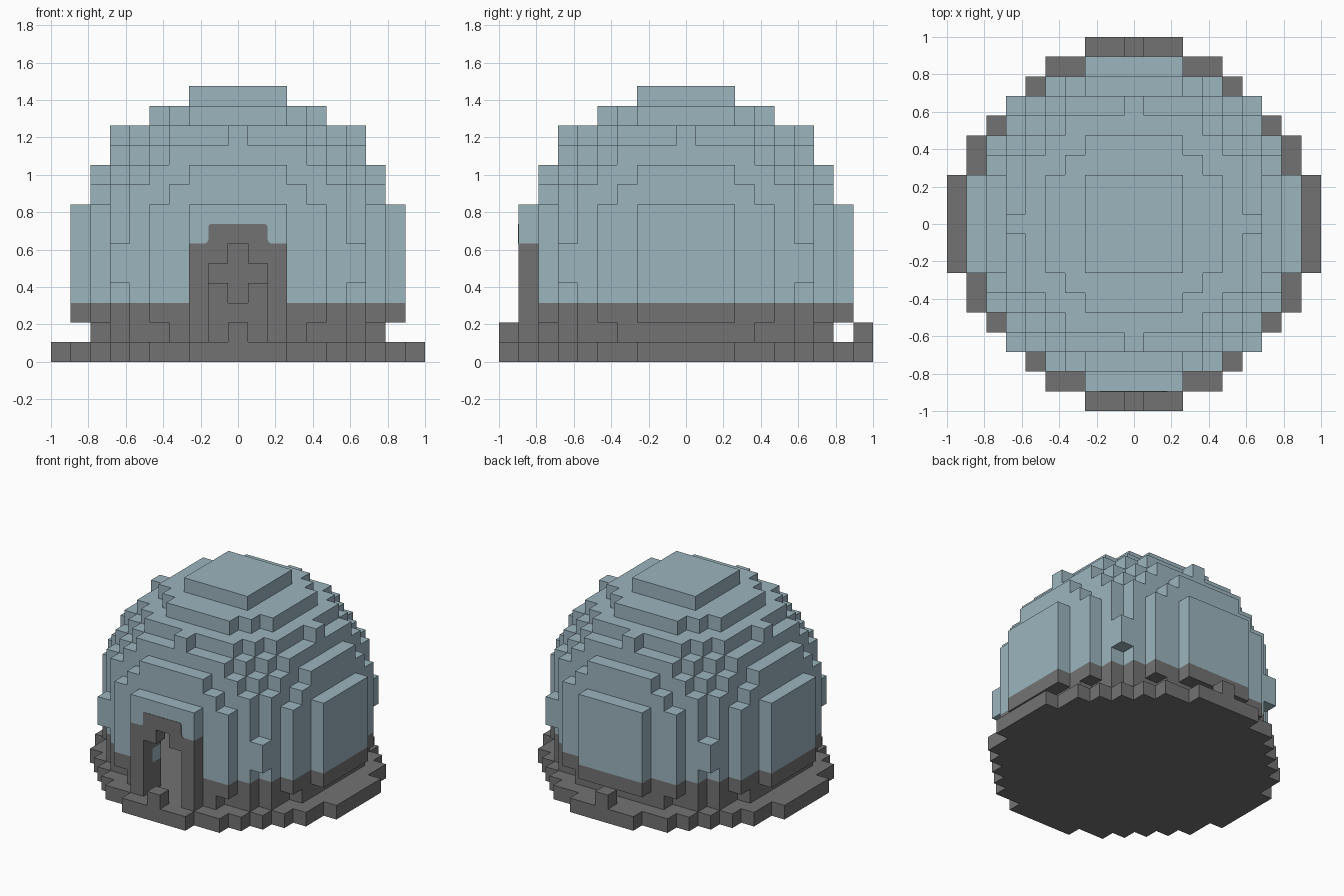
import bpy
import bmesh
import math
from itertools import product
from mathutils import Vector

cube = bpy.data.objects.get("Cube")
if cube:
    bpy.data.objects.remove(cube, do_unlink=True)

UNIT = 2 / 19          # edge of one building block
MIDDLE = 4.5           # layer number of the dome's equator
AXES = [Vector(a) for a in ((1, 0, 0), (-1, 0, 0), (0, 1, 0),
                            (0, -1, 0), (0, 0, 1), (0, 0, -1))]


def make_material(name, rgb):
    mat = bpy.data.materials.new(name)
    mat.use_nodes = True
    mat.diffuse_color = (*rgb, 1)
    mat.node_tree.nodes["Principled BSDF"].inputs["Base Color"].default_value = (*rgb, 1)
    return mat


ice = make_material("pale ice blue", (0.33, 0.46, 0.515))
stone = make_material("stone grey", (0.171, 0.171, 0.171))


def finish(name, bm, mats):
    mesh = bpy.data.meshes.new(name)
    bm.to_mesh(mesh)
    bm.free()
    for mat in mats:
        mesh.materials.append(mat)
    obj = bpy.data.objects.new(name, mesh)
    bpy.context.collection.objects.link(obj)
    return obj


def build_blocks(name, cells, solid, mats, rule=None):
    """Skin the exposed sides of a set of blocks, then merge flat areas."""
    bm = bmesh.new()
    for cell in sorted(cells):
        centre = Vector(cell) + Vector((0, 0, 0.5))
        for n in AXES:
            if tuple(int(c + d) for c, d in zip(cell, n)) in solid:
                continue
            u = Vector((n.y, n.z, n.x))
            v = n.cross(u)
            corners = [centre + (n + a * u + b * v) / 2
                       for a, b in ((-1, -1), (1, -1), (1, 1), (-1, 1))]
            face = bm.faces.new([bm.verts.new(c * UNIT) for c in corners])
            face.material_index = rule(cell, n) if rule else 0
    bmesh.ops.remove_doubles(bm, verts=bm.verts[:], dist=UNIT / 100)
    bmesh.ops.dissolve_limit(bm, angle_limit=math.radians(1), verts=bm.verts[:],
                             edges=bm.edges[:], delimit={'MATERIAL'})
    return finish(name, bm, mats)


def dome_distance(x, y, z):
    depth = abs(z - MIDDLE) - 0.5
    return x * x + y * y + depth * depth


# Block sets: round floor slab, hollow dome, doorway and door frame
span = range(-9, 10)
floor = {(x, y, 0) for x, y in product(span, span)
         if x * x + y * y < 85 or min(abs(x), abs(y)) <= 2}
floor = {c for c in floor if max(abs(c[0]), abs(c[1])) < 9
         or min(abs(c[0]), abs(c[1])) <= 2}
steps = {(0, -9, 1), (0, 9, 1)}
dome = {(x, y, z) for x, y, z in product(span, span, range(1, 14))
        if 50 < dome_distance(x, y, z) <= 72}
doorway = {(x, y, z) for x, y, z in product((-1, 0, 1), (-8, -7, -6), range(1, 6))
           if z < 5 or x == 0}
frame = {(x, -8, z) for x, z in product(range(-2, 3), range(1, 6))} - doorway
dome -= doorway | frame
solid = floor | steps | dome | frame


def dome_colour(cell, normal):
    """Grey footing course and grey inner lining, ice elsewhere."""
    x, y, z = cell
    behind = [int(c + d) for c, d in zip(cell, normal)]
    return int(z < 3 or dome_distance(*behind) <= 50)


build_blocks("floor_slab", floor, solid, [stone])
build_blocks("door_steps", steps, solid, [stone])
build_blocks("dome_shell", dome, solid, [ice, stone], dome_colour)
build_blocks("door_frame", frame, solid, [stone])

# Painted arch cap over the doorway
low, high, front = 6 * UNIT, 7 * UNIT, -8.5 * UNIT
half = [(0.18, low), (0.165, low + 0.007), (0.158, low + 0.022),
        (0.158, high - 0.014), (0.154, high - 0.004), (0.144, high)]
outline = half + [(-x, z) for x, z in reversed(half)]
bm = bmesh.new()
cap = bm.faces.new([bm.verts.new((x, front, z)) for x, z in outline])
grown = bmesh.ops.extrude_face_region(bm, geom=[cap])
moved = [g for g in grown["geom"] if isinstance(g, bmesh.types.BMVert)]
bmesh.ops.translate(bm, verts=moved, vec=(0, -0.003, 0))
bmesh.ops.recalc_face_normals(bm, faces=bm.faces[:])
finish("arch_cap", bm, [stone])
